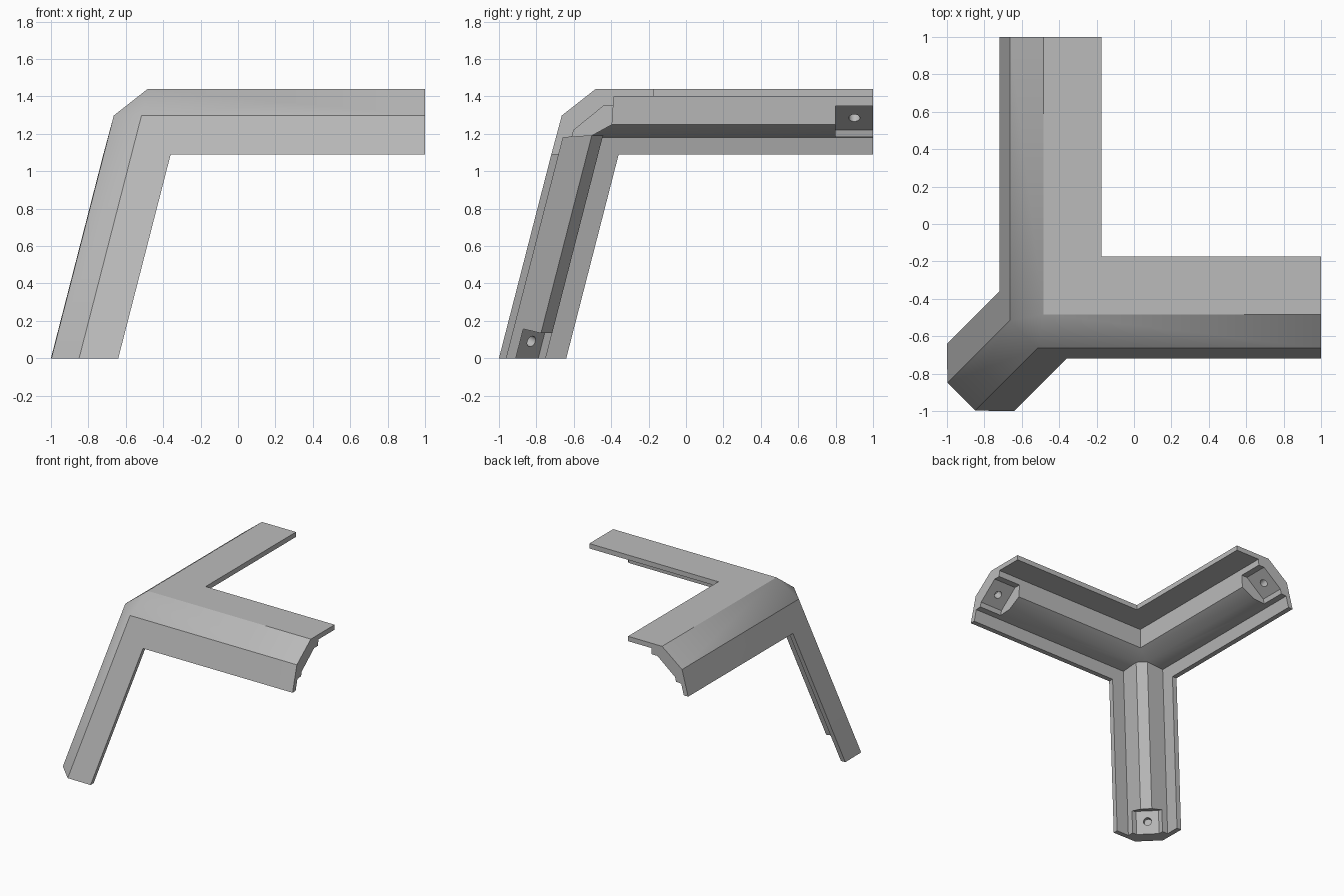
import bpy, bmesh, math
from mathutils import Vector

cube = bpy.data.objects.get("Cube")
if cube:
    bpy.data.objects.remove(cube, do_unlink=True)

grey = bpy.data.materials.new("plain_grey")
grey.use_nodes = True
tone = (0.5, 0.5, 0.5, 1)
grey.diffuse_color = tone
grey.node_tree.nodes["Principled BSDF"].inputs["Base Color"].default_value = tone


def swap(p):
    """Mirror across the diagonal plane x = y."""
    return Vector((p[1], p[0], p[2]))


def make_object(name, bm):
    bmesh.ops.recalc_face_normals(bm, faces=bm.faces)
    mesh = bpy.data.meshes.new(name)
    bm.to_mesh(mesh)
    bm.free()
    mesh.materials.append(grey)
    ob = bpy.data.objects.new(name, mesh)
    bpy.context.collection.objects.link(ob)
    return ob


def bridge(bm, ring_a, ring_b):
    n = len(ring_a)
    for i in range(n):
        j = (i + 1) % n
        bm.faces.new((ring_a[i], ring_a[j], ring_b[j], ring_b[i]))


def prism(name, start, end):
    bm = bmesh.new()
    a = [bm.verts.new(p) for p in start]
    b = [bm.verts.new(p) for p in end]
    bridge(bm, a, b)
    bm.faces.new(a)
    bm.faces.new(b)
    return make_object(name, bm)


# Mitre lines: outer rim, outer ridge, inner ridge, rib root, inner rim
top_mitre = [(-.173, -.173, 1.44), (-.483, -.483, 1.44), (-.395, -.395, 1.25),
             (-.385, -.385, 1.40), (-.173, -.173, 1.40)]
side_mitre = [(-.36, -.72, 1.09), (-.516, -.664, 1.298), (-.444, -.504, 1.19),
              (-.447, -.657, 1.18), (-.36, -.68, 1.09)]
mitres = [[Vector(p) for p in top_mitre], [Vector(p) for p in side_mitre],
          [swap(p) for p in side_mitre]]

# Arm directions and the axis on which each arm is cut off
leg_dir = Vector((.257, .257, 1))
arms = [(0, 1, Vector((1, 0, 0)), 0, 1), (0, 2, Vector((0, 1, 0)), 1, 1),
        (1, 2, leg_dir, 2, 0)]

# Bracket body: three ribbed channels meeting at one corner
bm = bmesh.new()
joint = [[bm.verts.new(p) for p in m] for m in mitres]
for i, j, direction, axis, limit in arms:
    m, n = joint[i], joint[j]
    ring = [m[0], m[1], n[1], n[0], n[4], n[3], n[2], m[2], m[3], m[4]]
    end = [bm.verts.new(v.co + direction * ((limit - v.co[axis]) / direction[axis]))
           for v in ring]
    bridge(bm, ring, end)
    bm.faces.new(end)
for k in (1, 2):
    bm.faces.new([m[k] for m in joint])
body = make_object("corner_bracket", bm)

# Screw seats: a recess at the end of every arm
seat = [(-.30, 1.35), (-.44, 1.35), (-.60, 1.22), (-.61, 1.18), (-.635, 1.06), (-.30, 1.0)]
near = [Vector((.8, y, z)) for y, z in seat]
far = [p + Vector((.3, 0, 0)) for p in near]
leg_seat = [Vector((x, y, 0)) for x, y in
            [(-.6, -.91), (-.79, -.91), (-.91, -.79), (-.91, -.6), (-.6, -.6)]]
leg_near = [p + leg_dir * (-.22 - p.dot(leg_dir) / leg_dir.length_squared) for p in leg_seat]
leg_far = [p - leg_dir * .2 for p in leg_seat]
cutters = [prism("arm_seat_cutter", near, far),
           prism("second_arm_seat_cutter", [swap(p) for p in near], [swap(p) for p in far]),
           prism("leg_seat_cutter", leg_near, leg_far)]


# Blind screw holes in the seats
def hole(name, centre, normal):
    bm = bmesh.new()
    bmesh.ops.create_cone(bm, cap_ends=True, segments=24, radius1=.03, radius2=.03, depth=.14)
    ob = make_object(name, bm)
    ob.rotation_euler = normal.to_track_quat('Z', 'Y').to_euler()
    ob.location = centre
    return ob


centre, normal = Vector((.9, -.52, 1.285)), Vector((0, .63, -.77))
leg_normal = leg_dir.cross(Vector((1, -1, 0))).cross(leg_dir).cross(leg_dir)
cutters += [hole("arm_hole_cutter", centre, normal),
            hole("second_arm_hole_cutter", swap(centre), swap(normal)),
            hole("leg_hole_cutter", Vector((-.85, -.85, 0)) + leg_dir * .09, leg_normal)]

# Cut the seats and holes, then drop the cutters
bpy.ops.object.select_all(action='DESELECT')
bpy.context.view_layer.objects.active = body
body.select_set(True)
for cutter in cutters:
    cutter.hide_render = True
    mod = body.modifiers.new(cutter.name, 'BOOLEAN')
    mod.operation, mod.solver, mod.object = 'DIFFERENCE', 'EXACT', cutter
    bpy.ops.object.modifier_apply(modifier=mod.name)
for cutter in cutters:
    bpy.data.objects.remove(cutter, do_unlink=True)
bpy.ops.object.shade_smooth_by_angle(angle=math.radians(30))
